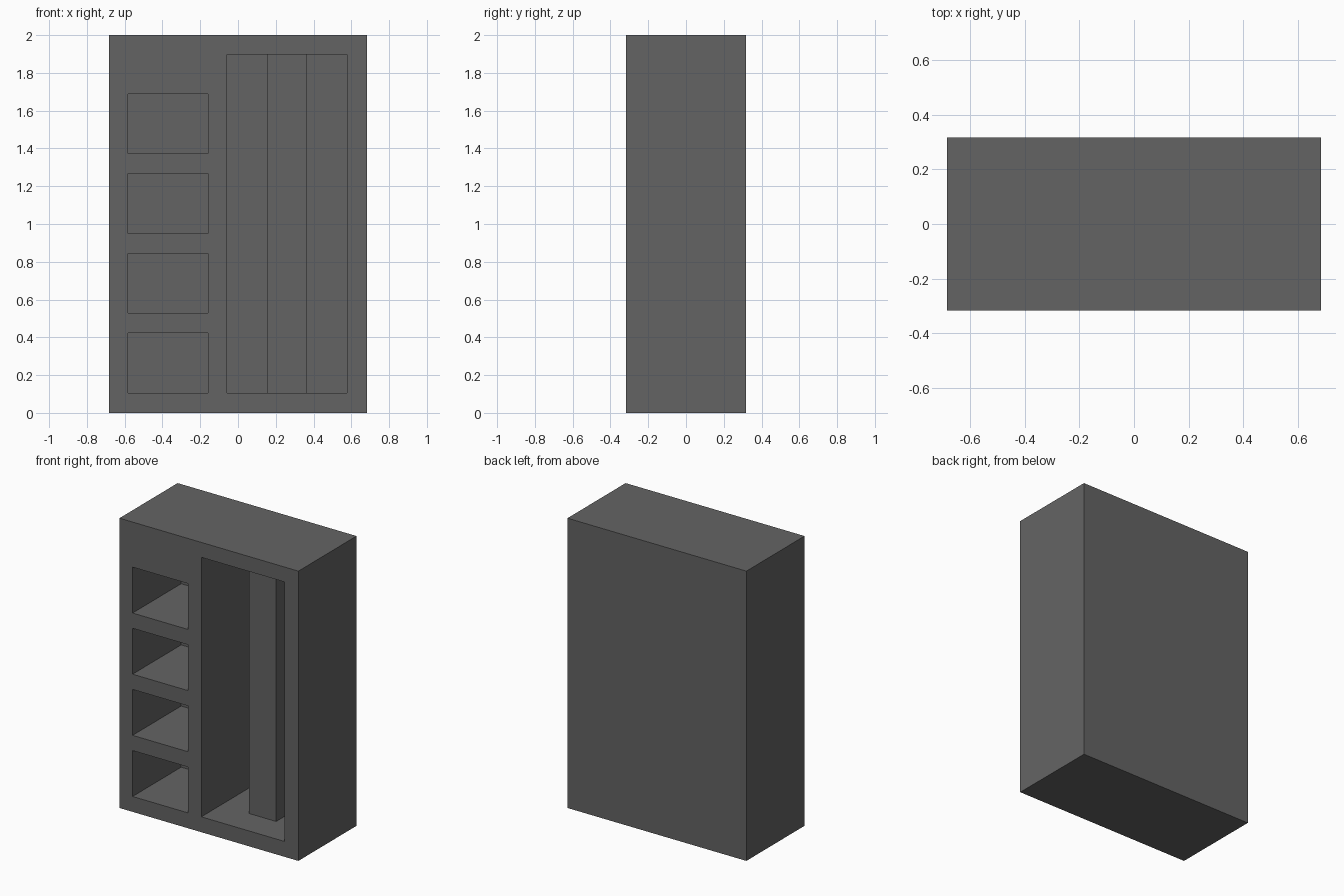
import bpy, bmesh
from mathutils import Vector

if "Cube" in bpy.data.objects:
    bpy.data.objects.remove(bpy.data.objects["Cube"], do_unlink=True)

# Overall size
W, D, H = 1.366, 0.634, 2.0
FRONT = -D / 2
NICHE_DEPTH, PILLAR_DEPTH = 0.53, 0.212

# Openings as (x0, x1, z0, z1)
shelves = [(-0.583, -0.16, z, z + 0.317) for z in (0.106, 0.528, 0.95, 1.372)]
closet = (-0.058, 0.578, 0.106, 1.897)
PILLAR = (0.156, 0.365)

# Single dark grey colour
grey = bpy.data.materials.new("dark grey")
colour = (0.127, 0.127, 0.127, 1.0)
grey.diffuse_color = colour
grey.use_nodes = True
grey.node_tree.nodes["Principled BSDF"].inputs["Base Color"].default_value = colour


def faces_in(bm, y, rect):
    """Faces in the plane y whose centre lies inside the rectangle."""
    x0, x1, z0, z1 = rect
    found = []
    for f in bm.faces:
        c = f.calc_center_median()
        if (abs(f.normal.y) > 0.9 and abs(c.y - y) < 1e-4
                and x0 < c.x < x1 and z0 < c.z < z1):
            found.append(f)
    return found


def push_in(bm, y, rect, depth):
    """Recess a rectangle of the plane y towards the back."""
    bm.normal_update()
    lids = faces_in(bm, y, rect)
    res = bmesh.ops.extrude_face_region(bm, geom=lids, use_keep_orig=True)
    verts = [g for g in res["geom"] if isinstance(g, bmesh.types.BMVert)]
    bmesh.ops.translate(bm, verts=verts, vec=(0, depth, 0))
    bmesh.ops.delete(bm, geom=lids, context='FACES')


# Solid block
bm = bmesh.new()
bmesh.ops.create_cube(bm, size=1)
bmesh.ops.scale(bm, vec=(W, D, H), verts=bm.verts)
bmesh.ops.translate(bm, vec=(0, 0, H / 2), verts=bm.verts)

# Cut lines along the edges of every opening
rects = shelves + [closet]
cuts_x = sorted({x for r in rects for x in r[:2]} | set(PILLAR))
cuts_z = sorted({z for r in rects for z in r[2:]})
for axis, cuts in ((Vector((1, 0, 0)), cuts_x), (Vector((0, 0, 1)), cuts_z)):
    for c in cuts:
        bmesh.ops.bisect_plane(bm, geom=bm.verts[:] + bm.edges[:] + bm.faces[:],
                               plane_co=axis * c, plane_no=axis)

# Four shelf niches
for r in shelves:
    push_in(bm, FRONT, r, NICHE_DEPTH)

# Tall closet, deeper on both sides of its central pillar
push_in(bm, FRONT, closet, PILLAR_DEPTH)
for x0, x1 in ((closet[0], PILLAR[0]), (PILLAR[1], closet[1])):
    push_in(bm, FRONT + PILLAR_DEPTH, (x0, x1, *closet[2:]), NICHE_DEPTH - PILLAR_DEPTH)

bmesh.ops.recalc_face_normals(bm, faces=bm.faces)
mesh = bpy.data.meshes.new("wardrobe_body")
bm.to_mesh(mesh)
bm.free()
mesh.materials.append(grey)
body = bpy.data.objects.new("wardrobe_body", mesh)
bpy.context.collection.objects.link(body)
